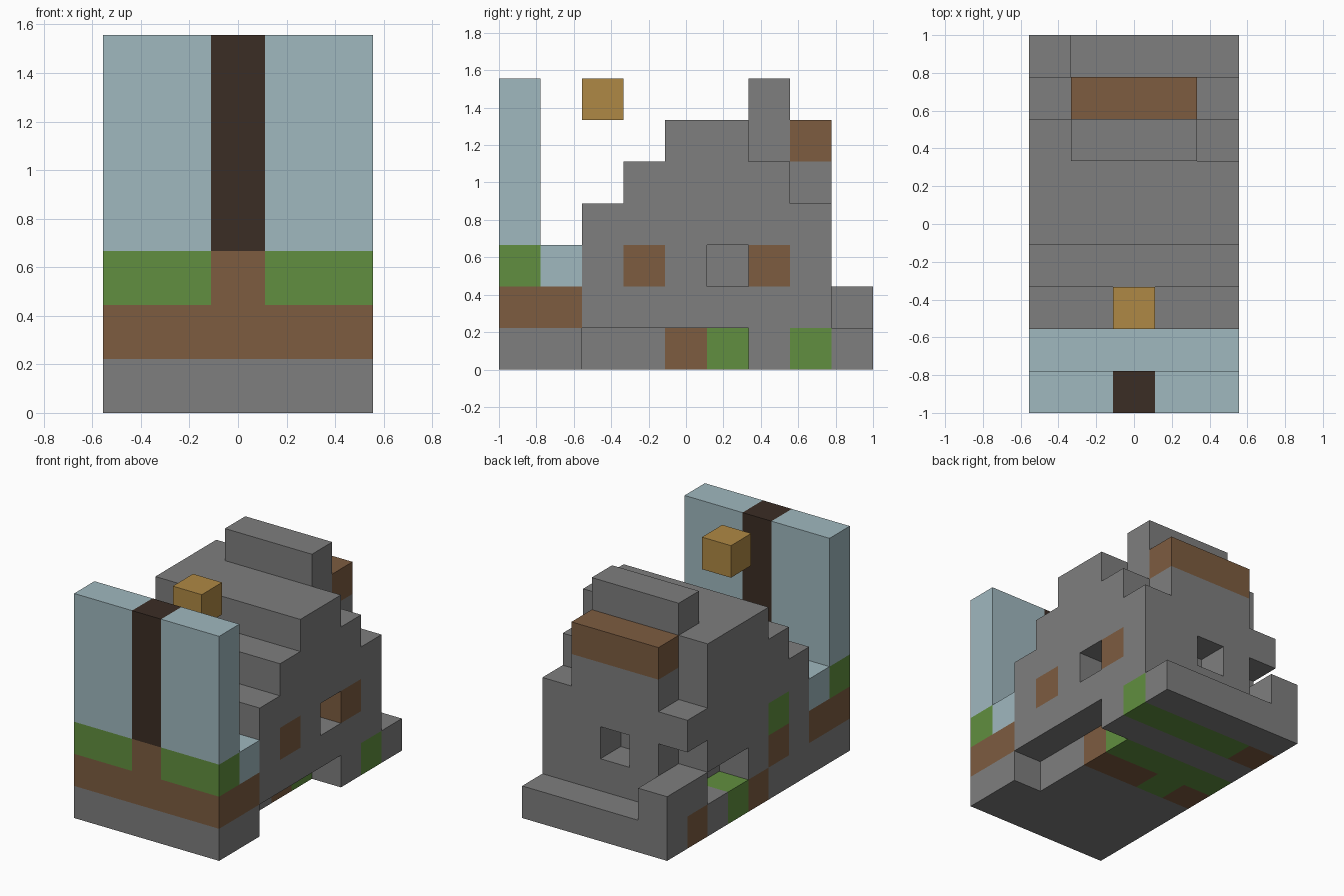
import bpy, bmesh
from mathutils import Vector

cube = bpy.data.objects.get("Cube")
if cube:
    bpy.data.objects.remove(cube, do_unlink=True)

NX, NY, NZ = 5, 9, 7          # blocks along each axis
U = 2 / NY                    # block size

COLOURS = {
    "stone": (0.21, 0.21, 0.21),
    "earth": (0.205, 0.107, 0.051),
    "grass": (0.12, 0.275, 0.05),
    "pale_blue": (0.35, 0.48, 0.52),
    "dark_wood": (0.044, 0.026, 0.018),
    "gold": (0.43, 0.25, 0.058),
}
MATS = {}
for name, rgb in COLOURS.items():
    m = bpy.data.materials.new(name)
    m.use_nodes = True
    m.diffuse_color = (*rgb, 1)
    m.node_tree.nodes["Principled BSDF"].inputs["Base Color"].default_value = (*rgb, 1)
    MATS[name] = m

blocks = {}                   # (x, y, z) -> (part, colour)


def cells(xs, ys, zs):
    """Every block in a box given by inclusive (first, last) ranges."""
    return [(x, y, z) for x in range(xs[0], xs[1] + 1)
            for y in range(ys[0], ys[1] + 1) for z in range(zs[0], zs[1] + 1)]


def fill(part, colour, xs, ys, zs):
    for c in cells(xs, ys, zs):
        blocks[c] = (part, colour)


def carve(xs, ys, zs):
    for c in cells(xs, ys, zs):
        blocks.pop(c, None)


def paint(colour, xs, ys, zs):
    for c in cells(xs, ys, zs):
        blocks[c] = (blocks[c][0], colour)


ALL = (0, NX - 1)
MID = (1, 3)
LEFT, RIGHT, CENTRE = (4, 4), (0, 0), (2, 2)

# Base slab with a strip cut away on the left
fill("base", "stone", ALL, (0, 8), (0, 0))
paint("grass", ALL, (7, 7), (0, 0))
paint("grass", ALL, (5, 5), (0, 0))
paint("earth", RIGHT, (7, 7), (0, 0))
paint("earth", (2, 3), (4, 4), (0, 0))
paint("grass", (1, 1), (4, 4), (0, 0))
paint("earth", RIGHT, (4, 4), (0, 0))
carve(LEFT, (2, 5), (0, 0))

# Stepped stone house
for y, top in ((2, 3), (3, 4), (4, 5), (5, 5), (6, 4), (7, 3)):
    fill("house", "stone", ALL, (y, y), (1, top))
fill("house", "stone", RIGHT, (6, 6), (5, 5))
fill("house", "stone", MID, (7, 7), (4, 4))
fill("back_corner", "stone", RIGHT, (8, 8), (1, 1))
paint("earth", LEFT, (3, 3), (2, 2))
paint("earth", LEFT, (6, 6), (2, 2))
paint("earth", RIGHT, (3, 3), (1, 1))
paint("grass", RIGHT, (3, 3), (2, 2))

# Window and side openings
carve(CENTRE, (7, 7), (2, 2))
carve(LEFT, (5, 5), (2, 2))
carve(RIGHT, (7, 7), (2, 2))
carve(RIGHT, (5, 6), (1, 1))

# Roof ridge and rear ledge
fill("roof_ridge", "stone", MID, (6, 6), (5, 6))
fill("rear_ledge", "earth", MID, (7, 7), (5, 5))

# Front soil, grass and water step
fill("front_soil", "earth", ALL, (0, 1), (1, 1))
fill("front_grass", "grass", ALL, (0, 0), (2, 2))
paint("earth", CENTRE, (0, 0), (2, 2))
fill("blue_step", "pale_blue", ALL, (1, 1), (2, 2))

# Tall front wall with a dark post, and the floating block
fill("blue_wall", "pale_blue", ALL, (0, 0), (3, 6))
fill("dark_post", "dark_wood", CENTRE, (0, 0), (3, 6))
fill("floating_block", "gold", CENTRE, (2, 2), (6, 6))


def build(part):
    """Mesh the exposed faces of one part, merged into large flat panels."""
    bm = bmesh.new()
    own = {c: col for c, (p, col) in blocks.items() if p == part}
    slots = sorted(set(own.values()))
    origin = Vector((-NX / 2, -NY / 2, 0))
    for c, colour in own.items():
        centre = Vector(c) + origin + Vector((0.5, 0.5, 0.5))
        for axis in range(3):
            for sign in (-1, 1):
                n = [0, 0, 0]
                n[axis] = sign
                if tuple(a + b for a, b in zip(c, n)) in blocks:
                    continue
                n = Vector(n)
                s = Vector((0, 0, 0))
                s[(axis + 1) % 3] = 1
                t = n.cross(s)
                corners = [centre + (n + a * s + b * t) / 2
                           for a, b in ((-1, -1), (1, -1), (1, 1), (-1, 1))]
                face = bm.faces.new([bm.verts.new(p * U) for p in corners])
                face.material_index = slots.index(colour)
    bmesh.ops.remove_doubles(bm, verts=bm.verts, dist=U / 100)
    bmesh.ops.dissolve_limit(bm, angle_limit=0.01, verts=bm.verts,
                             edges=bm.edges, delimit={"MATERIAL"})
    mesh = bpy.data.meshes.new(part)
    bm.to_mesh(mesh)
    bm.free()
    for colour in slots:
        mesh.materials.append(MATS[colour])
    bpy.context.scene.collection.objects.link(bpy.data.objects.new(part, mesh))


for part in sorted({p for p, _ in blocks.values()}):
    build(part)
